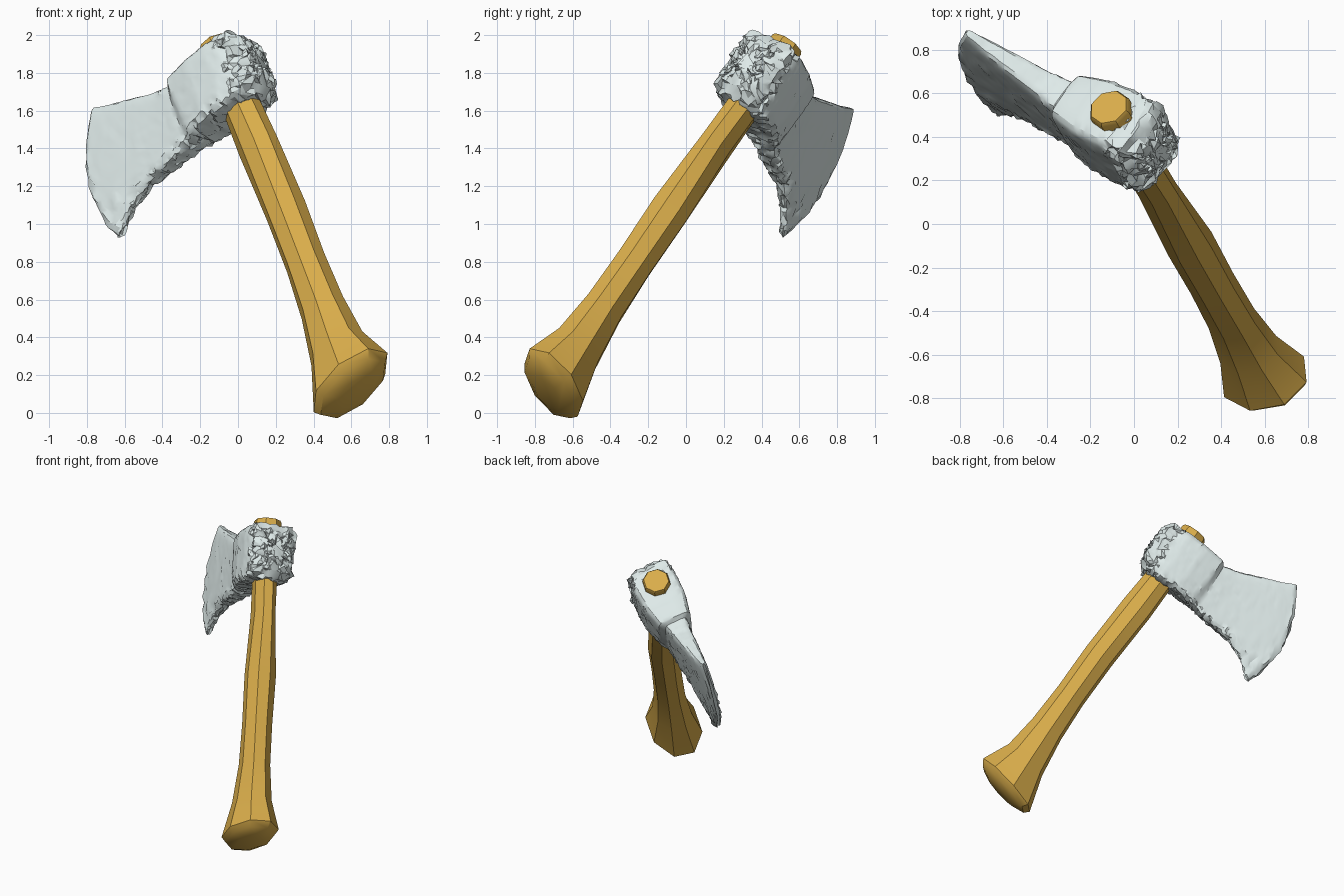
import bpy, bmesh, math, random
from mathutils import Vector, Matrix, noise

if "Cube" in bpy.data.objects:
    bpy.data.objects.remove(bpy.data.objects["Cube"])

random.seed(4)

# Axe frame: U towards the cutting edge, V through the cheeks, W along the handle
W = Vector((-.314, .541, .780)).normalized()
U = Vector((-.763, .348, -.546))
U = (U - W * U.dot(W)).normalized()
V = W.cross(U)
C = Vector((-.04, .405, 1.765))
FRAME = Matrix((U, V, W)).transposed()


def loft(name, rings, color, angle):
    """Skin closed rings of local points, cap both ends, place in the axe frame."""
    bm = bmesh.new()
    rows = [[bm.verts.new(C + FRAME @ Vector(p)) for p in r] for r in rings]
    n = len(rows[0])
    for a, b in zip(rows, rows[1:]):
        for i in range(n):
            bm.faces.new((a[i], a[(i + 1) % n], b[(i + 1) % n], b[i]))
    bm.faces.new(rows[0])
    bm.faces.new(rows[-1])
    bmesh.ops.recalc_face_normals(bm, faces=bm.faces)
    me = bpy.data.meshes.new(name)
    bm.to_mesh(me)
    bm.free()
    ob = bpy.data.objects.new(name, me)
    bpy.context.collection.objects.link(ob)
    mat = bpy.data.materials.new(name + "_colour")
    mat.diffuse_color = (*color, 1)
    mat.use_nodes = True
    mat.node_tree.nodes["Principled BSDF"].inputs["Base Color"].default_value = mat.diffuse_color
    me.materials.append(mat)
    bpy.ops.object.select_all(action='DESELECT')
    ob.select_set(True)
    bpy.context.view_layer.objects.active = ob
    bpy.ops.object.shade_smooth_by_angle(angle=math.radians(angle))
    return ob


# Handle: eight-sided rings (w, centre u, half width u, half width v, slant)
handle_rings = [
    (.242, 0, .09, .09, 0), (.225, 0, .10, .10, 0), (-.15, 0, .105, .085, 0),
    (-.45, -.005, .117, .08, 0), (-.90, -.015, .115, .112, 0),
    (-1.25, -.008, .113, .106, 0), (-1.55, 0, .128, .108, 0),
    (-1.82, .01, .165, .135, -.1), (-2.05, .01, .25, .19, -.2),
    (-2.09, .01, .22, .16, -.2), (-2.12, .01, .13, .09, -.2)]
rings = []
for w, uc, a, b, slant in handle_rings:
    ring = []
    for i in range(8):
        t = math.tau * (i + .3) / 8
        u = a * math.cos(t)
        ring.append((uc + u, b * math.sin(t), w + slant * u))
    rings.append(ring)
loft("handle", rings, (.70, .42, .07), 35)

# Head stations: top (u, w), bottom (u, w), half thickness, forward bulge
stations = [
    (-.20, .03, -.20, -.07, .04, 0), (-.19, .13, -.17, -.17, .11, 0),
    (-.15, .18, -.12, -.215, .155, 0), (.00, .195, .02, -.215, .168, 0),
    (.15, .19, .15, -.205, .158, 0), (.29, .18, .27, -.21, .125, .01),
    (.315, .155, .33, -.22, .088, .01), (.43, .19, .46, -.24, .072, .01),
    (.60, .268, .66, -.25, .054, .03), (.71, .315, .82, -.32, .040, .08),
    (.79, .36, .92, -.405, .026, .11), (.805, .365, .94, -.41, .010, .115)]

# Unit square outline with rounded corners
side = [-1 + 2 * (i + .5) / 18 for i in range(18)]
cap = [-1 + 2 * (i + .5) / 7 for i in range(7)]
outline = ([(1, s) for s in side] + [(-s, 1) for s in cap]
           + [(-1, -s) for s in side] + [(s, -1) for s in cap])
outline = [(x / k, y / k) for x, y in outline
           for k in [(abs(x) ** 7 + abs(y) ** 7) ** (1 / 7)]]

fine = []
for a, b in zip(stations, stations[1:]):
    steps = max(1, round(max(abs(p - q) for p, q in zip(a, b)) / .022))
    fine += [[p + (q - p) * k / steps for p, q in zip(a, b)] for k in range(steps)]
fine.append(list(stations[-1]))


def roughness(u, s):
    """Chipped metal: strong on the butt, underside and lower tip, patchy elsewhere."""
    amp = .0015
    if u < -.06:
        amp = .017
    elif s < -.8:
        amp = .010
    elif u > .78 and (s < -.5 or u > .93):
        amp = .010
    elif noise.noise(Vector((u * 9, s * 3, 2))) > .28:
        amp = .005
    return amp


rings = []
for ut, wt, ub, wb, h, bulge in fine:
    ring = []
    for x, s in outline:
        k = (s + 1) / 2
        u = ub + (ut - ub) * k + bulge * (1 - s * s)
        amp = roughness(u, s)
        thin = min(1, h / .03)
        ring.append((u + random.uniform(-amp, amp),
                     x * h + random.uniform(-amp, amp) * thin,
                     wb + (wt - wb) * k + random.uniform(-amp, amp)))
    rings.append(ring)
loft("axe_head", rings, (.74, .83, .82), 30)
